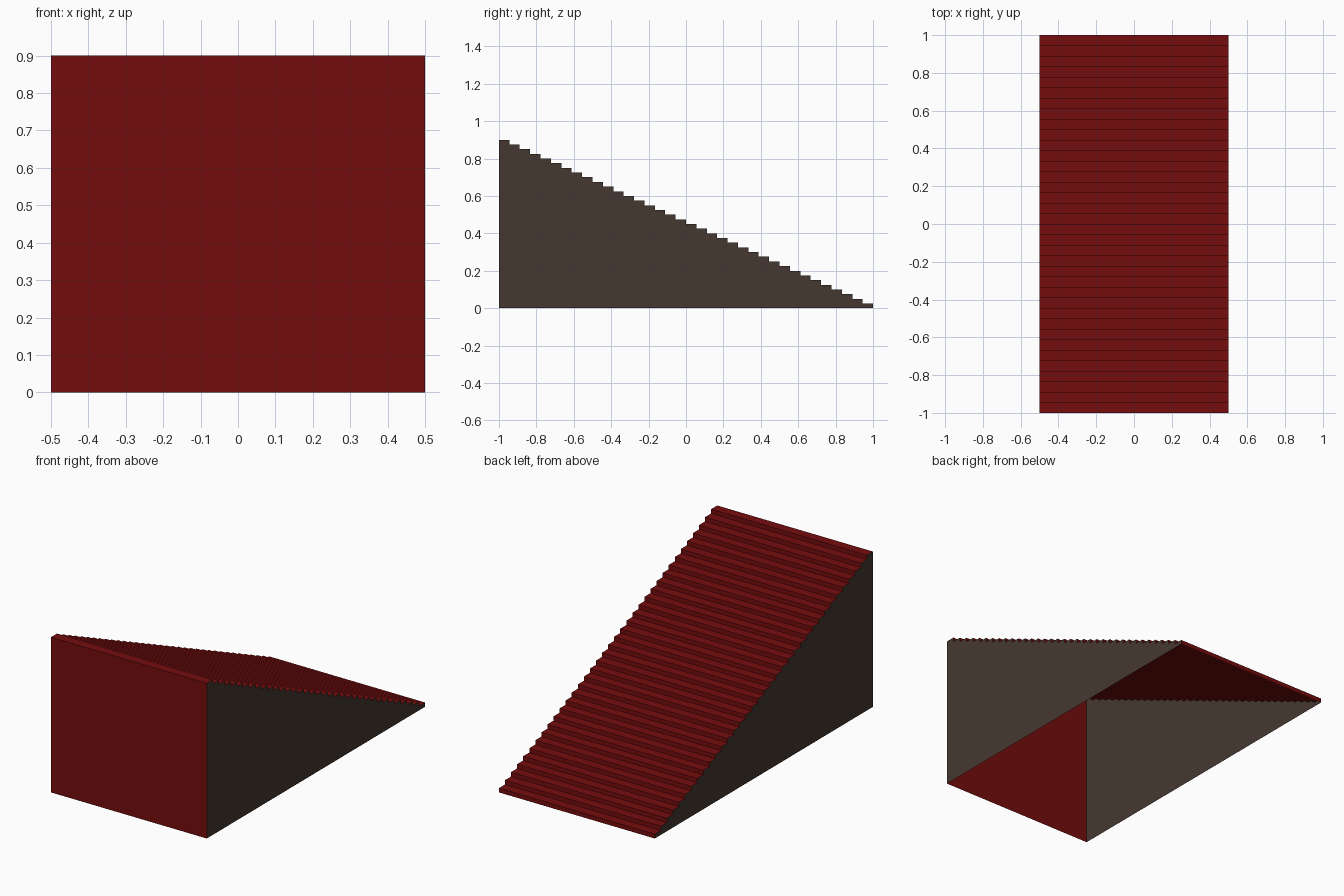
import bpy

if "Cube" in bpy.data.objects:
    bpy.data.objects.remove(bpy.data.objects["Cube"])

STEPS = 36
HALF_W, LENGTH, HEIGHT = 0.5, 2.0, 0.9
TREAD, RISE = LENGTH / STEPS, HEIGHT / STEPS


def material(name, rgb):
    m = bpy.data.materials.new(name)
    m.diffuse_color = (*rgb, 1.0)
    m.use_nodes = True
    m.node_tree.nodes["Principled BSDF"].inputs["Base Color"].default_value = m.diffuse_color
    return m


def build(name, verts, faces, mat):
    me = bpy.data.meshes.new(name)
    me.from_pydata(verts, [], faces)
    me.materials.append(mat)
    ob = bpy.data.objects.new(name, me)
    bpy.context.collection.objects.link(ob)
    return ob


red = material("dark red", (0.178, 0.004, 0.004))
brown = material("grey brown", (0.060, 0.040, 0.030))

# Stepped profile (y, z): up the tall front, then down the stairs to the back
profile = [(-1.0, 0.0)]
for i in range(STEPS):
    z = HEIGHT - i * RISE
    profile += [(-1 + i * TREAD, z), (-1 + (i + 1) * TREAD, z)]
profile.append((1.0, 0.0))
n = len(profile)

# Red sheet: front wall, treads and risers (underside stays open)
verts = [(x, y, z) for x in (-HALF_W, HALF_W) for y, z in profile]
faces = [(i, n + i, n + i + 1, i + 1) for i in range(n - 1)]
build("stairs_and_front_wall", verts, faces, red)

# Side walls closing the stepped outline, facing outward
for name, x in (("left_side_wall", -HALF_W), ("right_side_wall", HALF_W)):
    order = list(range(n))
    if x > 0:
        order.reverse()
    build(name, [(x, y, z) for y, z in profile], [order], brown)
